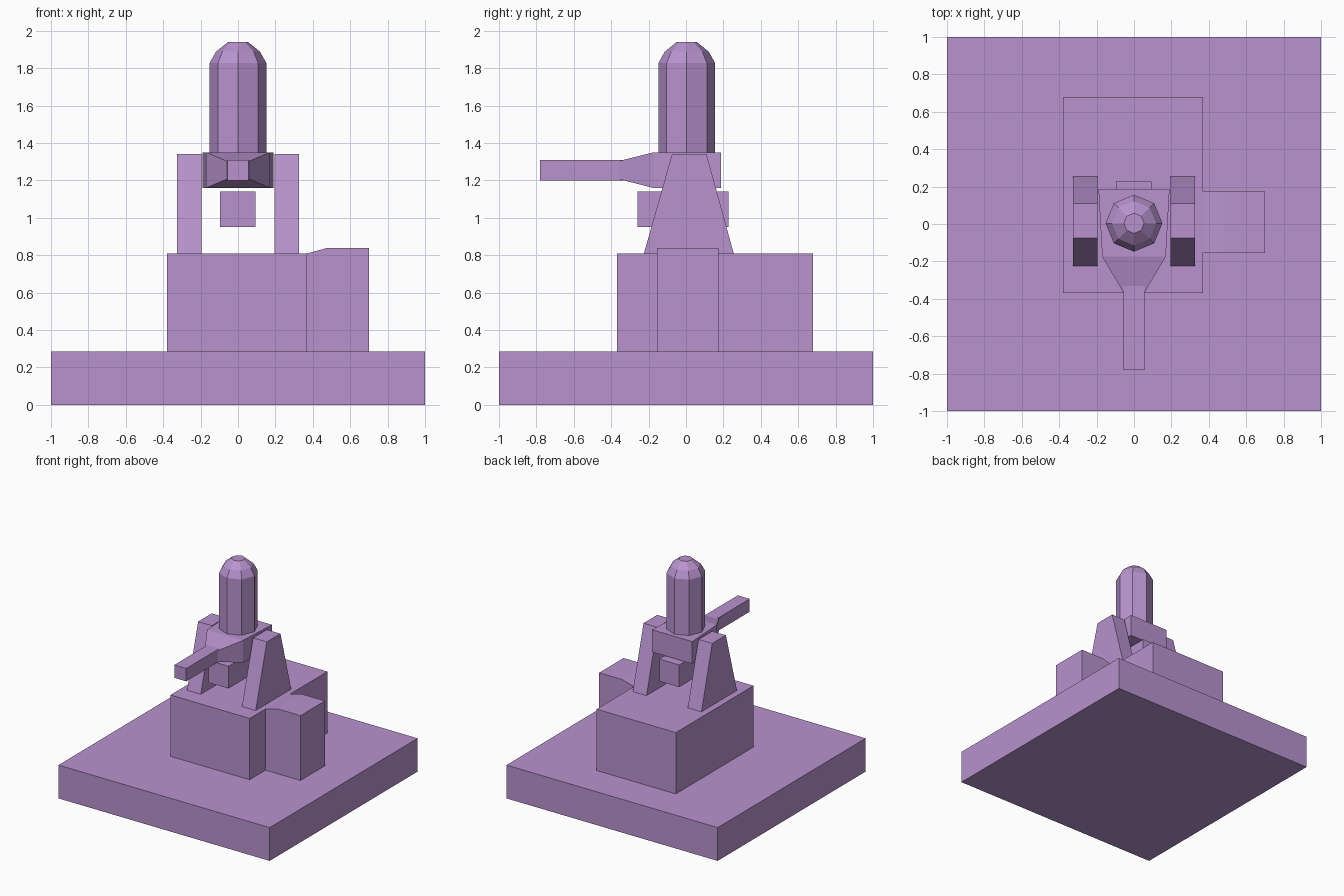
import bpy
from math import cos, sin, pi

if "Cube" in bpy.data.objects:
    bpy.data.objects.remove(bpy.data.objects["Cube"])

mat = bpy.data.materials.new("purple")
mat.diffuse_color = (0.48, 0.29, 0.62, 1)
mat.use_nodes = True
mat.node_tree.nodes["Principled BSDF"].inputs["Base Color"].default_value = mat.diffuse_color


def loft(name, rings):
    """Skin a stack of equal-sized point loops and cap both ends."""
    n = len(rings[0])
    verts = [p for ring in rings for p in ring]
    faces = [tuple(range(n))[::-1], tuple(range(len(verts) - n, len(verts)))]
    for r in range(len(rings) - 1):
        for i in range(n):
            a, b = r * n + i, r * n + (i + 1) % n
            faces.append((a, b, b + n, a + n))
    mesh = bpy.data.meshes.new(name)
    mesh.from_pydata(verts, [], faces)
    mesh.materials.append(mat)
    obj = bpy.data.objects.new(name, mesh)
    bpy.context.collection.objects.link(obj)
    return obj


def rect(x0, x1, y0, y1, z):
    return [(x0, y0, z), (x1, y0, z), (x1, y1, z), (x0, y1, z)]


def box(name, x0, x1, y0, y1, z0, z1):
    return loft(name, [rect(x0, x1, y0, y1, z0), rect(x0, x1, y0, y1, z1)])


def section(y, w, z0, z1):
    return [(-w, y, z0), (w, y, z0), (w, y, z1), (-w, y, z1)]


# Ground slab and pedestal
box("base_slab", -1, 1, -1, 1, 0, 0.285)
box("pedestal", -0.38, 0.37, -0.37, 0.68, 0.285, 0.81)

# Side step with a chamfered inner top
step = [(0.37, 0.285), (0.70, 0.285), (0.70, 0.84), (0.48, 0.84), (0.37, 0.81)]
loft("side_step", [[(x, y, z) for x, z in step] for y in (0.175, -0.155)])

# Pair of tapered supports
for side, x in (("left", -0.325), ("right", 0.195)):
    loft(side + "_support", [rect(x, x + 0.13, -0.225, 0.255, 0.81),
                             rect(x, x + 0.13, -0.075, 0.11, 1.34)])

# Hanging block beneath the cradle
box("lower_block", -0.095, 0.093, -0.26, 0.228, 0.95, 1.14)

# Cradle tapering forward to the barrel
loft("cradle", [section(0.188, 0.19, 1.16, 1.35),
                section(-0.175, 0.17, 1.16, 1.35),
                section(-0.36, 0.06, 1.207, 1.303)][::-1])
box("barrel", -0.057, 0.056, -0.78, -0.30, 1.20, 1.31)

# Eight-sided domed turret
profile = [(0.152, 1.345), (0.152, 1.827), (0.118, 1.888), (0.054, 1.94)]
loft("domed_turret", [[(r * cos(i * pi / 4), 0.004 + r * sin(i * pi / 4), z)
                       for i in range(8)] for r, z in profile])
